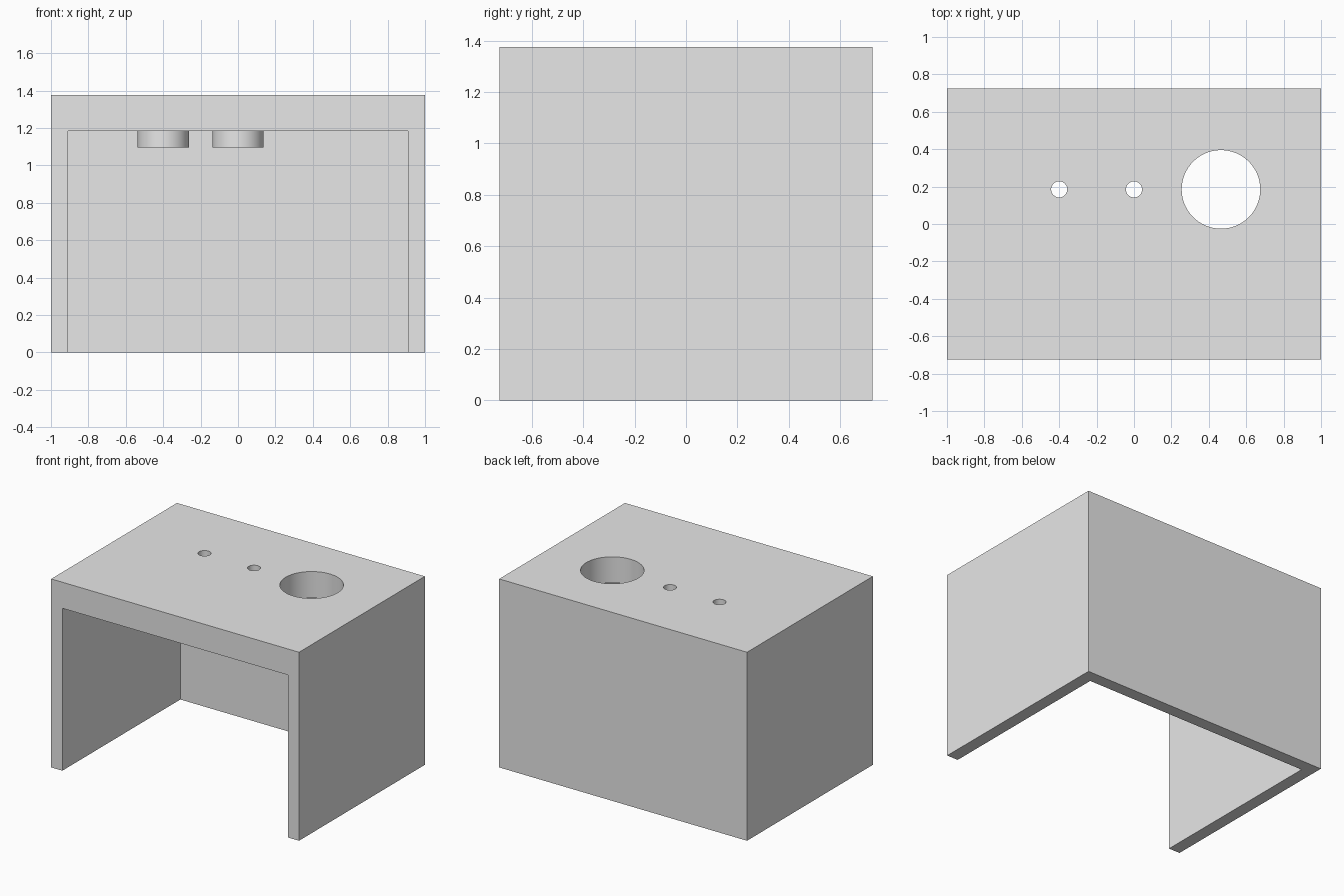
import bpy

if "Cube" in bpy.data.objects:
    bpy.data.objects.remove(bpy.data.objects["Cube"], do_unlink=True)

W, D, H = 2.0, 1.45, 1.375      # outer size
WALL, TOP = 0.09, 0.19          # wall and top plate thickness
UNDER = H - TOP                 # underside of the top plate
HOLE_Y = 0.185

grey = bpy.data.materials.new("plain grey")
grey.use_nodes = True
grey.diffuse_color = (0.8, 0.8, 0.8, 1)
grey.node_tree.nodes["Principled BSDF"].inputs["Base Color"].default_value = (0.8, 0.8, 0.8, 1)


def box(name, x0, x1, y0, y1, z0, z1):
    bpy.ops.mesh.primitive_cube_add(size=1, location=((x0 + x1) / 2, (y0 + y1) / 2, (z0 + z1) / 2))
    ob = bpy.context.object
    ob.name = name
    ob.scale = (x1 - x0, y1 - y0, z1 - z0)
    bpy.ops.object.transform_apply(location=False, rotation=False, scale=True)
    ob.data.materials.append(grey)
    return ob


def cylinder(name, x, radius, z0, z1):
    bpy.ops.mesh.primitive_cylinder_add(vertices=96, radius=radius, depth=z1 - z0,
                                        location=(x, HOLE_Y, (z0 + z1) / 2))
    ob = bpy.context.object
    ob.name = name
    ob.data.materials.append(grey)
    return ob


def combine(target, other, operation):
    mod = target.modifiers.new(other.name, 'BOOLEAN')
    mod.object, mod.operation, mod.solver = other, operation, 'EXACT'
    bpy.context.view_layer.objects.active = target
    bpy.ops.object.modifier_apply(modifier=mod.name)
    bpy.data.objects.remove(other, do_unlink=True)


# Housing, open at the front and underneath
housing = box("housing", -W / 2, W / 2, -D / 2, D / 2, 0, H)
cavity = box("cavity", -W / 2 + WALL, W / 2 - WALL, -D, D / 2 - WALL, -1, UNDER)
combine(housing, cavity, 'DIFFERENCE')

# Round bosses under the top plate, overlapping into it
for x in (-0.4, 0.0):
    combine(housing, cylinder("boss", x, 0.137, UNDER - 0.09, UNDER + 0.05), 'UNION')

# Two small shaft holes and one large opening
for x, radius in ((-0.4, 0.043), (0.0, 0.043), (0.465, 0.21)):
    combine(housing, cylinder("hole", x, radius, UNDER - 0.2, H + 0.1), 'DIFFERENCE')

bpy.ops.object.select_all(action='DESELECT')
housing.select_set(True)
bpy.context.view_layer.objects.active = housing
bpy.ops.object.shade_smooth_by_angle()
